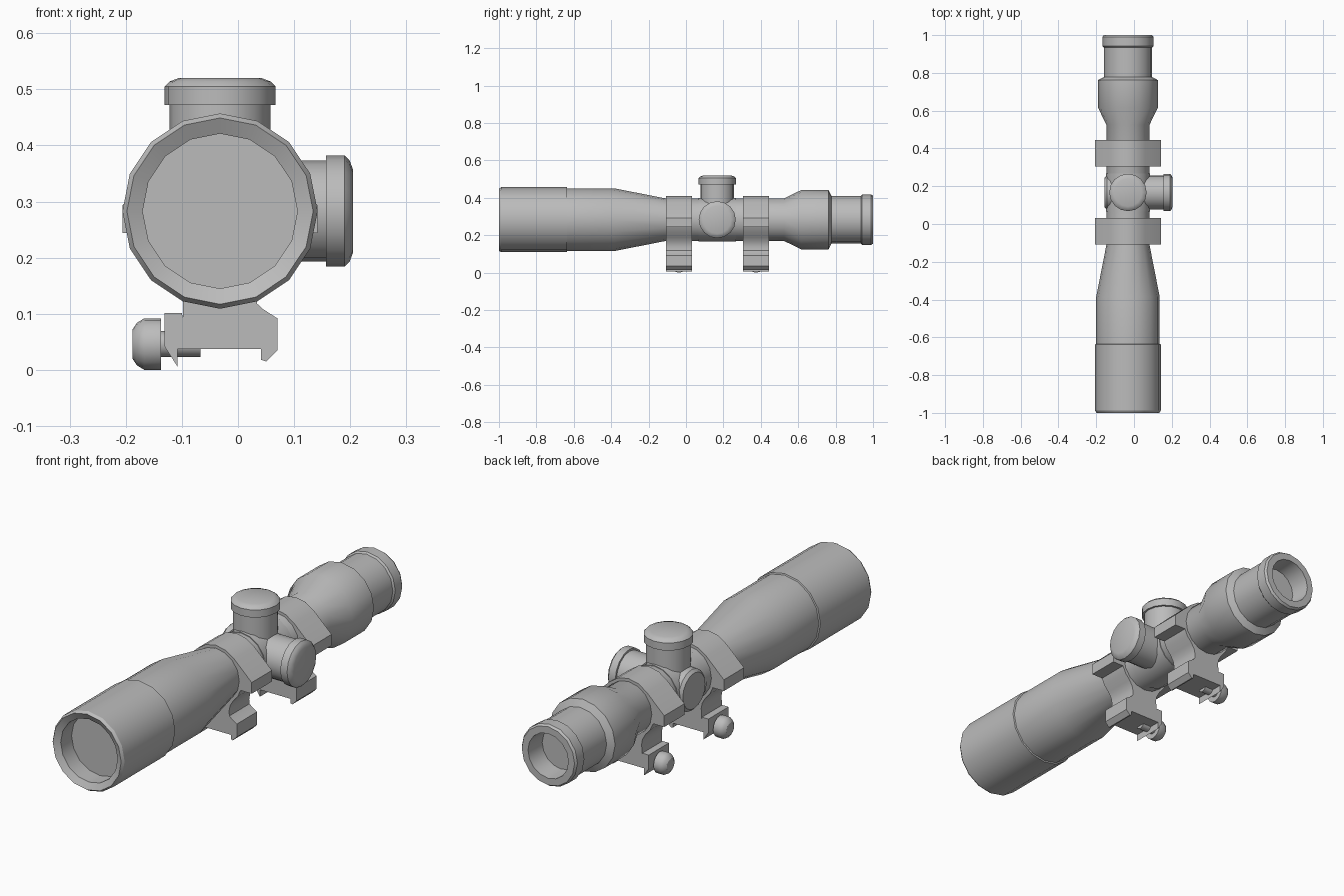
import bpy, bmesh, math
from mathutils import Vector

if "Cube" in bpy.data.objects:
    bpy.data.objects.remove(bpy.data.objects["Cube"], do_unlink=True)

metal = bpy.data.materials.new("matte grey")
metal.use_nodes = True
GREY = (0.5, 0.5, 0.5, 1)
metal.diffuse_color = GREY
metal.node_tree.nodes["Principled BSDF"].inputs["Base Color"].default_value = GREY

X, Y, Z = Vector((1, 0, 0)), Vector((0, 1, 0)), Vector((0, 0, 1))
AX, AZ = -0.032, 0.283      # optical axis
TURRET_Y = 0.167


def finish(name, bm):
    bmesh.ops.recalc_face_normals(bm, faces=bm.faces)
    mesh = bpy.data.meshes.new(name)
    bm.to_mesh(mesh)
    bm.free()
    mesh.materials.append(metal)
    obj = bpy.data.objects.new(name, mesh)
    bpy.context.collection.objects.link(obj)
    bpy.ops.object.select_all(action="DESELECT")
    obj.select_set(True)
    bpy.context.view_layer.objects.active = obj
    bpy.ops.object.shade_smooth_by_angle(angle=math.radians(32))
    return obj


def lathe(name, origin, axis, up, profile, sides=16):
    """Turn (distance, radius) points around an axis, capping both ends."""
    bm = bmesh.new()
    side = axis.cross(up)
    rings = []
    for t, r in profile:
        ring = []
        for i in range(sides):
            a = math.tau * i / sides
            ring.append(bm.verts.new(Vector(origin) + axis * t
                                     + (up * math.cos(a) + side * math.sin(a)) * r))
        rings.append(ring)
    for lo, hi in zip(rings, rings[1:]):
        for i in range(sides):
            j = (i + 1) % sides
            bm.faces.new((lo[i], lo[j], hi[j], hi[i]))
    bm.faces.new(rings[0])
    bm.faces.new(rings[-1])
    return finish(name, bm)


def extrude(name, outline, y0, y1):
    """Extrude an x-z outline along y."""
    bm = bmesh.new()
    face = bm.faces.new([bm.verts.new((x, y0, z)) for x, z in outline])
    out = bmesh.ops.extrude_face_region(bm, geom=[face])["geom"]
    bmesh.ops.translate(bm, vec=(0, y1 - y0, 0),
                        verts=[v for v in out if isinstance(v, bmesh.types.BMVert)])
    return finish(name, bm)


# Scope body: recessed lenses at both ends
lathe("scope_body", (AX, 0, AZ), Y, Z, [
    (-0.91, 0.138), (-0.985, 0.138), (-1.0, 0.166), (-0.988, 0.174),
    (-0.637, 0.174), (-0.635, 0.168), (-0.385, 0.168), (-0.11, 0.114),
    (0.525, 0.114), (0.615, 0.158), (0.762, 0.158), (0.778, 0.128),
    (0.935, 0.128), (0.942, 0.135), (0.99, 0.135), (1.0, 0.128),
    (1.0, 0.098), (0.91, 0.092)])

# Turret collar and the three adjuster bosses
lathe("turret_collar", (AX, TURRET_Y, AZ), Y, Z, [(-0.1, 0.117), (0.1, 0.117)])
CAP = [(0.0, 0.09), (0.0, 0.099), (0.033, 0.099), (0.042, 0.09), (0.048, 0.074)]
for name, axis, up, reach in (("top_turret", Z, X, 0.189), ("side_turret", X, Z, 0.189)):
    start = Vector((AX, TURRET_Y, AZ))
    lathe(name + "_boss", start, axis, up, [(0, 0.09), (reach + 0.01, 0.09)])
    lathe(name + "_cap", start + axis * reach, axis, up, CAP)
lathe("blank_boss", (AX, TURRET_Y, AZ), -X, Z, [(0, 0.09), (0.112, 0.09), (0.124, 0.078)])

# Mount outline: round cap, side lugs, undercut, column and rail foot
arc = [(0.127 * math.sin(a), 0.127 * math.cos(a))
       for a in (math.radians(22.5 * i) for i in range(-2, 3))]
right_side = [(0.174, 0.01), (0.174, -0.039), (0.12, -0.039), (0.106, -0.07),
              (0.084, -0.095), (0.069, -0.12), (0.064, -0.145), (0.066, -0.165)]
ring = [(-x, z) for x, z in reversed(right_side)] + arc + right_side
foot = [(0.045, 0.108), (0.07, 0.092), (0.07, 0.035), (0.05, 0.015), (0.041, 0.018),
        (0.041, 0.037), (-0.124, 0.037), (-0.124, 0.092), (-0.098, 0.092)]
mount = [(AX + x, AZ + z) for x, z in ring] + foot
clamp = [(-0.131, 0.101), (-0.1, 0.101), (-0.098, 0.092), (-0.124, 0.092),
         (-0.124, 0.037), (-0.108, 0.037), (-0.108, 0.006), (-0.131, 0.042)]

for label, y0, y1 in (("front", -0.108, 0.032), ("rear", 0.305, 0.445)):
    mid = (y0 + y1) / 2
    extrude(label + "_mount_ring", mount, y0, y1)
    extrude(label + "_rail_clamp", clamp, y0, y1)
    lathe(label + "_clamp_bolt", (-0.067, mid, 0.046), -X, Z, [(0, 0.023), (0.08, 0.023)])
    lathe(label + "_clamp_knob", (-0.137, mid, 0.046), -X, Z,
          [(0, 0.046), (0.03, 0.046), (0.043, 0.038), (0.051, 0.026)])
